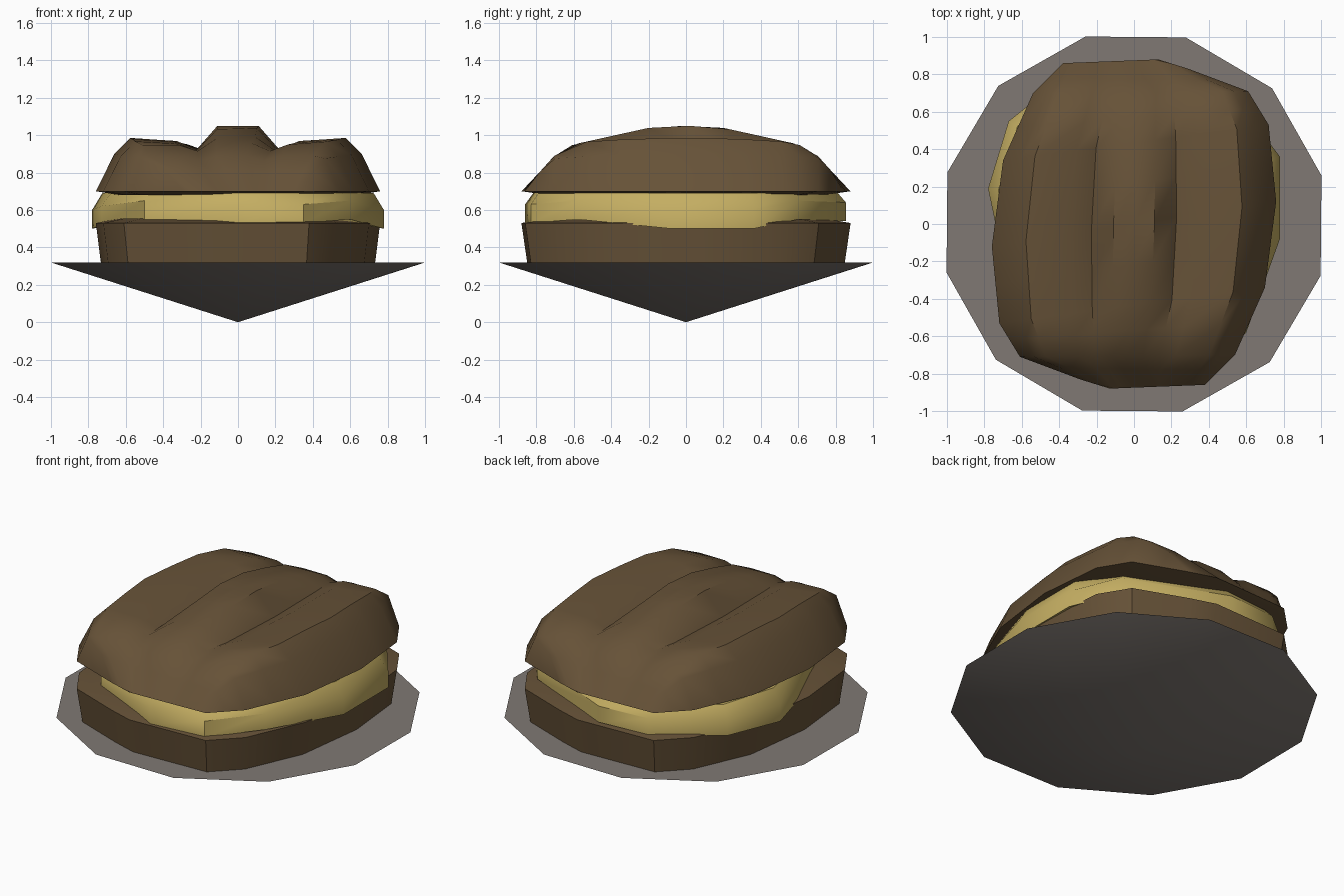
import bpy, bmesh, math
from mathutils import Vector

default_cube = bpy.data.objects.get("Cube")
if default_cube:
    bpy.data.objects.remove(default_cube, do_unlink=True)


def make_material(name, colour):
    material = bpy.data.materials.new(name)
    material.use_nodes = True
    rgba = (*colour, 1.0)
    material.diffuse_color = rgba
    material.node_tree.nodes["Principled BSDF"].inputs["Base Color"].default_value = rgba
    return material


bread_brown = make_material("bread brown", (.133, .084, .039))
cheese_yellow = make_material("cheese yellow", (.55, .42, .122))
plate_grey = make_material("plate grey", (.215, .19, .172))


def finish(bm, name, material, angle):
    """Turn a bmesh into a shaded object."""
    bmesh.ops.remove_doubles(bm, verts=bm.verts, dist=.001)
    bmesh.ops.recalc_face_normals(bm, faces=bm.faces)
    mesh = bpy.data.meshes.new(name)
    bm.to_mesh(mesh)
    bm.free()
    mesh.materials.append(material)
    obj = bpy.data.objects.new(name, mesh)
    bpy.context.collection.objects.link(obj)
    bpy.ops.object.select_all(action="DESELECT")
    obj.select_set(True)
    bpy.context.view_layer.objects.active = obj
    bpy.ops.object.shade_smooth_by_angle(angle=math.radians(angle))
    return obj


def loft(bm, rings, cap_start=True, cap_end=True):
    """Bridge closed rings of points and cap the ends."""
    loops = [[bm.verts.new(point) for point in ring] for ring in rings]
    for lower, upper in zip(loops, loops[1:]):
        for i in range(len(lower)):
            j = (i + 1) % len(lower)
            bm.faces.new((lower[i], lower[j], upper[j], upper[i]))
    if cap_start:
        bm.faces.new(loops[0][::-1])
    if cap_end:
        bm.faces.new(loops[-1])


def interpolate(table, x):
    """Piecewise linear lookup in a list of pairs."""
    for (x0, y0), (x1, y1) in zip(table, table[1:]):
        if x <= x1:
            return y0 + (y1 - y0) * max(0, (x - x0) / (x1 - x0))
    return table[-1][1]


# Plate: inverted shallow cone with a flat top
bm = bmesh.new()
apex = bm.verts.new((0, 0, 0))
radius = 1 / math.cos(math.radians(15))
rim = []
for i in range(12):
    turn = math.radians(i * 30 + 14.5)
    rim.append(bm.verts.new((radius * math.cos(turn), radius * math.sin(turn), .32)))
for a, b in zip(rim, rim[1:] + rim[:1]):
    bm.faces.new((apex, b, a))
bm.faces.new(rim)
finish(bm, "plate", plate_grey, 13)

# Bread outline: half of it, repeated by a half turn
half = [(-.13, -.88), (.38, -.86), (.54, -.7), (.7, -.34),
        (.76, .12), (.72, .53), (.61, .71), (.29, .83)]
outline = [Vector(p) for p in half]
outline += [-p for p in outline]


def bread_ring(scale, z):
    return [(p.x * scale, p.y * scale, z) for p in outline]


# Lower bun
bm = bmesh.new()
loft(bm, [bread_ring(.965, .32), bread_ring(1, .53), bread_ring(.84, .555)])
finish(bm, "lower_bun", bread_brown, 35)

# Cheese: drooping on the middle of each side, short at the corners
edge = [(-.5, -.63, .55), (0, -.86, .53), (.35, -.83, .53), (.6, -.58, .55),
        (.78, -.08, .5), (.78, .36, .5), (.6, .6, .55), (0, .855, .54),
        (-.32, .83, .54), (-.67, .55, .52), (-.78, .19, .5), (-.73, -.05, .52)]
bm = bmesh.new()
loft(bm, [
    [(x * .9, y * .9, .545) for x, y, z in edge],
    edge,
    [(x, y, z + .1) for x, y, z in edge],
    [(x * .93, y * .95, .69) for x, y, z in edge],
])
finish(bm, "cheese_slice", cheese_yellow, 40)

# Upper bun: three lobes running front to back, falling off at the ends
cross_half = [(0, .35), (.145, .35), (.3, .215), (.45, .27),
              (.76, .285), (.87, .2), (1, 0)]
columns = [-u for u, h in cross_half[:0:-1]] + [u for u, h in cross_half]
end_slope = [(0, .35), (.15, .35), (.58, .255), (.65, .235), (.72, .175), (.87, 0)]


def bun_height(u, y):
    lobe = interpolate(cross_half, abs(u))
    if abs(u) > .4:
        lobe *= 1 - .25 * y * y
    limit = interpolate(end_slope, abs(y))
    if .2 < abs(u) < .4:
        limit *= .86
    return .7 + min(lobe, limit)


def end_row(a, tip, b):
    """Rim points along a bent end of the outline."""
    points = []
    for u in columns:
        t = (u + 1) / 2
        bend = (tip - a).length / ((tip - a).length + (b - tip).length)
        p = a.lerp(tip, t / bend) if t < bend else tip.lerp(b, (t - bend) / (1 - bend))
        points.append((p.x, p.y, .7))
    return points


left = [outline[i] for i in range(15, 8, -1)]
right = [outline[i] for i in range(1, 8)]
rows = [end_row(outline[15], outline[0], outline[1])]
steps = len(left) * 2 - 2
for step in range(1, steps):
    i, fraction = step // 2, (step % 2) / 2
    k = min(i + 1, len(left) - 1)
    a = left[i].lerp(left[k], fraction)
    b = right[i].lerp(right[k], fraction)
    row = []
    for u in columns:
        p = a.lerp(b, (u + 1) / 2)
        row.append((p.x, p.y, .7 if abs(u) == 1 else bun_height(u, p.y)))
    rows.append(row)
rows.append(end_row(outline[9], outline[8], outline[7]))

bm = bmesh.new()
grid = [[bm.verts.new(p) for p in row] for row in rows]
for front, back in zip(grid, grid[1:]):
    for i in range(len(columns) - 1):
        bm.faces.new((front[i], front[i + 1], back[i + 1], back[i]))
loft(bm, [bread_ring(.84, .68), bread_ring(1, .7)], cap_end=False)
finish(bm, "upper_bun", bread_brown, 45)
